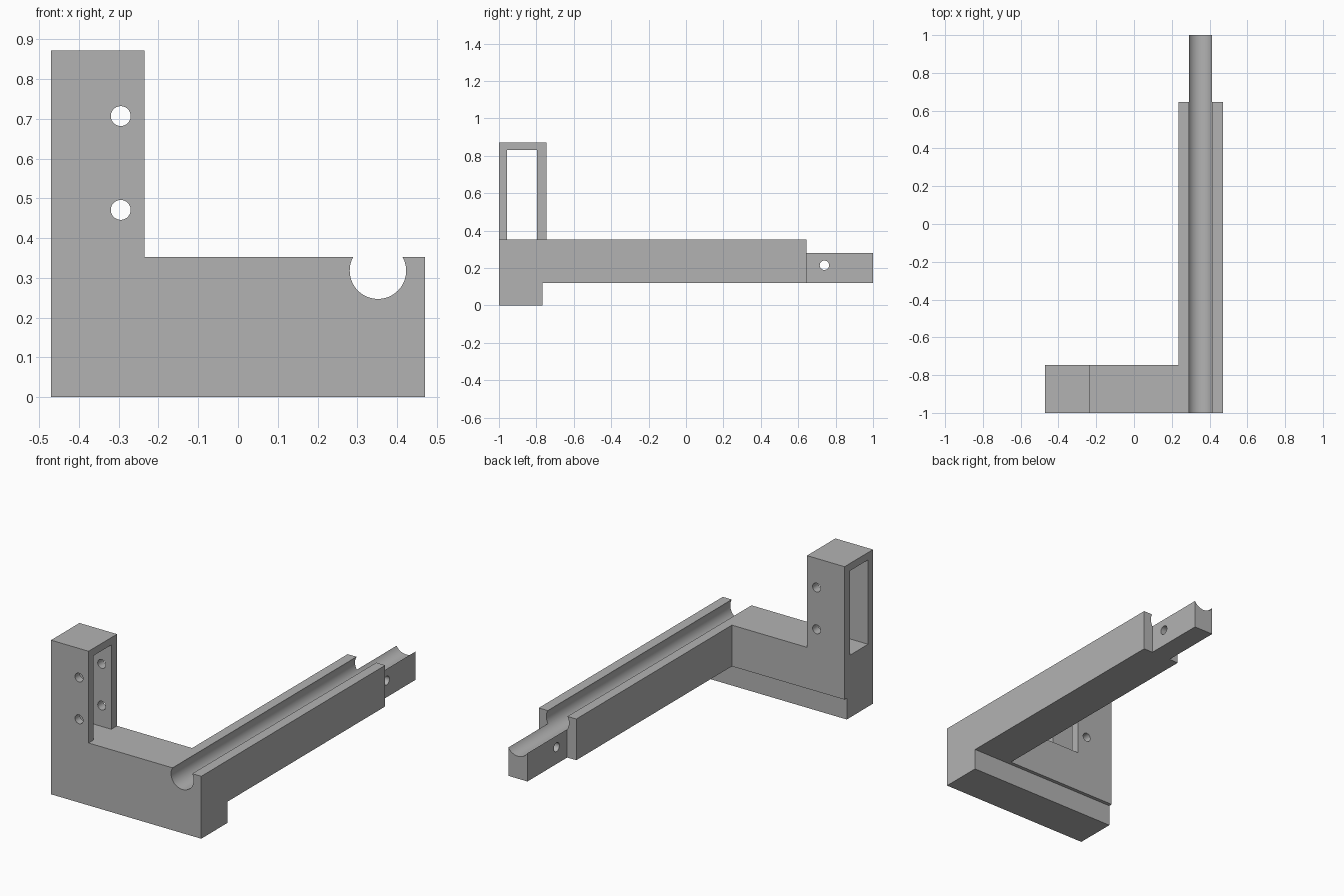
import bpy, bmesh, math
from mathutils import Matrix, Vector

if "Cube" in bpy.data.objects:
    bpy.data.objects.remove(bpy.data.objects["Cube"], do_unlink=True)

# One plain grey for the whole part
grey = bpy.data.materials.new("plain_grey")
grey.use_nodes = True
colour = (0.45, 0.45, 0.45, 1)
grey.diffuse_color = colour
grey.node_tree.nodes["Principled BSDF"].inputs["Base Color"].default_value = colour


def add_object(name, bm):
    mesh = bpy.data.meshes.new(name)
    bmesh.ops.recalc_face_normals(bm, faces=bm.faces)
    bm.to_mesh(mesh)
    bm.free()
    mesh.materials.append(grey)
    obj = bpy.data.objects.new(name, mesh)
    bpy.context.collection.objects.link(obj)
    return obj


def extrude(name, outline, y0, y1):
    """Extrude an x-z outline along y."""
    bm = bmesh.new()
    face = bm.faces.new([bm.verts.new((x, y0, z)) for x, z in outline])
    result = bmesh.ops.extrude_face_region(bm, geom=[face])
    verts = [v for v in result["geom"] if isinstance(v, bmesh.types.BMVert)]
    bmesh.ops.translate(bm, verts=verts, vec=(0, y1 - y0, 0))
    return add_object(name, bm)


def box(name, x0, x1, y0, y1, z0, z1):
    return extrude(name, [(x0, z0), (x1, z0), (x1, z1), (x0, z1)], y0, y1)


def rod(name, centre, radius, length, axis, sides=48):
    bm = bmesh.new()
    turn = Vector((0, 0, 1)).rotation_difference(Vector(axis)).to_matrix().to_4x4()
    bmesh.ops.create_cone(bm, cap_ends=True, segments=sides, radius1=radius,
                          radius2=radius, depth=length,
                          matrix=Matrix.Translation(centre) @ turn)
    return add_object(name, bm)


def combine(target, tool, operation):
    """Apply a boolean and discard the tool object."""
    tool.hide_render = True
    mod = target.modifiers.new(tool.name, "BOOLEAN")
    mod.operation = operation
    mod.solver = "EXACT"
    mod.object = tool
    bpy.context.view_layer.objects.active = target
    bpy.ops.object.modifier_apply(modifier=mod.name)
    bpy.data.objects.remove(tool, do_unlink=True)


side, inner = 0.47, 0.235
front, back = -1.0, -0.746
deck, under, top = 0.353, 0.12, 0.872
groove_x, groove_z, groove_r = 0.352, 0.318, 0.071

# L-shaped front plate with its upright tower
bracket = extrude("grooved_bracket",
                  [(-side, 0), (side, 0), (side, deck), (-inner, deck),
                   (-inner, top), (-side, top)], front, back)

# Small rebate behind the foot
combine(bracket, box("foot_rebate", -0.6, 0.6, -0.766, -0.6, -0.1, under), "DIFFERENCE")

# Long rail and the narrow tongue at its end
combine(bracket, box("rail", inner, side, -0.9, 0.645, under, deck), "UNION")
combine(bracket, box("tongue", groove_x - 0.06, groove_x + 0.06, 0.5, 1, under, 0.3), "UNION")

# Round groove along the whole rail
combine(bracket, rod("groove", (groove_x, 0, groove_z), groove_r, 2.4, (0, 1, 0), 64),
        "DIFFERENCE")

# Window through the tower
combine(bracket, box("window", -0.6, -0.1, -0.956, -0.797, deck, 0.83), "DIFFERENCE")

# Bolt holes through the tower and the tongue
for z in (0.471, 0.707):
    combine(bracket, rod("tower_hole", (-0.295, -0.87, z), 0.025, 0.5, (0, 1, 0)), "DIFFERENCE")
combine(bracket, rod("tongue_hole", (groove_x, 0.74, 0.215), 0.025, 0.4, (1, 0, 0)), "DIFFERENCE")

# Smooth bores, crisp edges
bpy.ops.object.select_all(action="DESELECT")
bracket.select_set(True)
bpy.context.view_layer.objects.active = bracket
bpy.ops.object.shade_smooth_by_angle(angle=math.radians(30))
